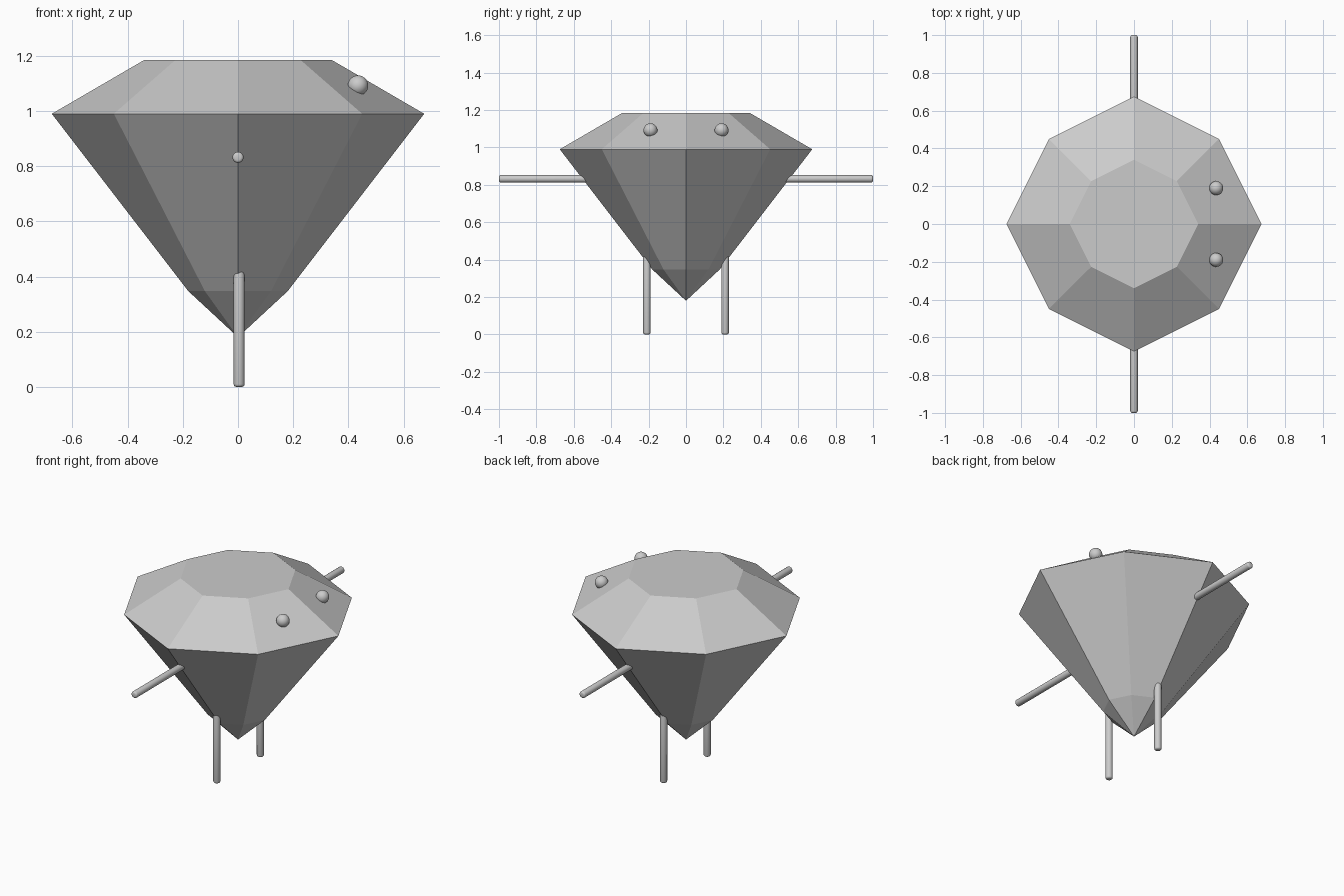
import bpy, bmesh, math
from mathutils import Matrix, Vector

cube = bpy.data.objects.get("Cube")
if cube:
    bpy.data.objects.remove(cube, do_unlink=True)

grey = bpy.data.materials.new("light_grey")
grey.use_nodes = True
colour = (0.6, 0.6, 0.6, 1)
grey.diffuse_color = colour
grey.node_tree.nodes["Principled BSDF"].inputs["Base Color"].default_value = colour


def finish(name, bm, smooth=False):
    bmesh.ops.recalc_face_normals(bm, faces=bm.faces)
    mesh = bpy.data.meshes.new(name)
    bm.to_mesh(mesh)
    bm.free()
    mesh.materials.append(grey)
    for p in mesh.polygons:
        p.use_smooth = smooth
    obj = bpy.data.objects.new(name, mesh)
    bpy.context.collection.objects.link(obj)
    return obj


def ring(bm, r, z):
    """Eight corners, with the diagonal ones pulled in slightly."""
    verts = []
    for i in range(8):
        a = i * math.pi / 4
        d = r if i % 2 == 0 else r * 0.943
        verts.append(bm.verts.new((d * math.cos(a), d * math.sin(a), z)))
    return verts


def rod(name, start, end, radius=0.02):
    """Round rod with softened ends, running from start to end."""
    start, end = Vector(start), Vector(end)
    axis = end - start
    bm = bmesh.new()
    turn = axis.to_track_quat('Z', 'Y').to_matrix().to_4x4()
    bmesh.ops.create_cone(bm, cap_ends=True, segments=20, radius1=radius,
                          radius2=radius, depth=axis.length,
                          matrix=Matrix.Translation((start + end) / 2) @ turn)
    rims = [e for f in bm.faces if len(f.verts) > 4 for e in f.edges]
    bmesh.ops.bevel(bm, geom=rims, offset=radius * 0.5, segments=3,
                    profile=0.5, affect='EDGES')
    return finish(name, bm, True)


# Faceted gem body: flat table, crown, pavilion and pointed tip
bm = bmesh.new()
rings = [ring(bm, r, z) for r, z in ((0.34, 1.185), (0.675, 0.99), (0.18, 0.347))]
tip = bm.verts.new((0, 0, 0.18))
bm.faces.new(rings[0])
for i in range(8):
    j = (i + 1) % 8
    for upper, lower in zip(rings, rings[1:]):
        bm.faces.new((upper[i], lower[i], lower[j], upper[j]))
    bm.faces.new((rings[2][i], tip, rings[2][j]))
finish("gem_body", bm)

# Paired arms, legs and eyes
for side, s in (("left", 1), ("right", -1)):
    rod(side + "_arm", (0, s * 0.4, 0.832), (0, s * 1.0, 0.832))
    rod(side + "_leg", (0.004, s * 0.209, 0.46), (0.004, s * 0.209, 0))
    bm = bmesh.new()
    bmesh.ops.create_uvsphere(bm, u_segments=24, v_segments=14, radius=0.037,
                              matrix=Matrix.Translation((0.435, s * 0.19, 1.092)))
    finish(side + "_eye", bm, True)
